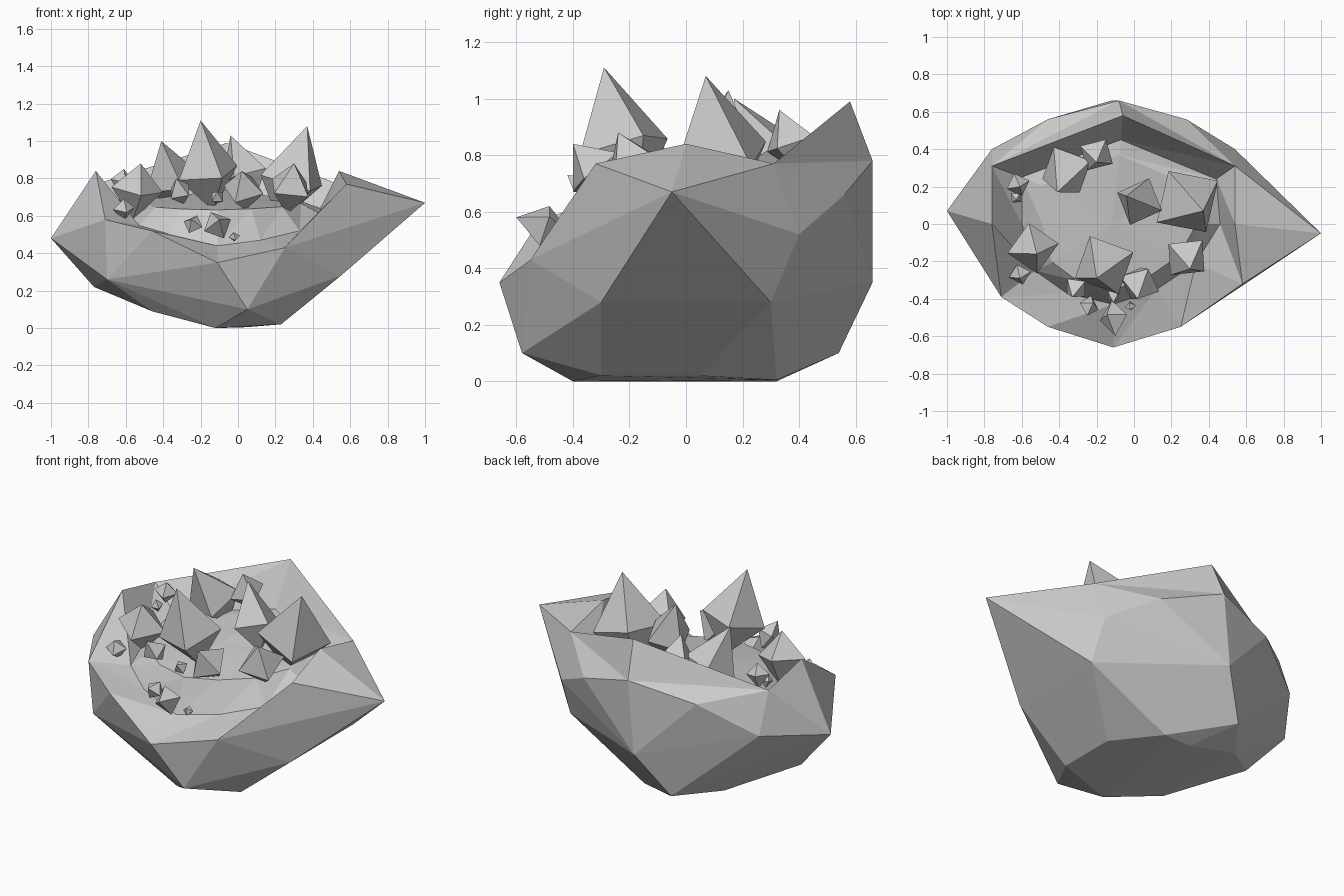
import bpy, bmesh, math
from mathutils import Vector

if "Cube" in bpy.data.objects:
    bpy.data.objects.remove(bpy.data.objects["Cube"])

# Faceted outer shell points
shell = [(.23, .05, .02), (.23, -.3, .02), (-.12, .32, 0), (.05, .32, .005), (-.28, .54, .10),
         (-.46, .3, .09), (-.46, -.3, .09), (-.12, -.40, 0), (-.12, .1, 0),
         (.46, 0, .21), (.55, .30, .28), (-.12, .66, .35), (-.77, .02, .22),
         (-.70, -.36, .26), (.05, -.58, .10), (.55, -.30, .28),
         (1, -.05, .67), (.54, .40, .52), (.28, .56, .66), (-.08, .66, .78),
         (-.46, .56, .70), (-.76, .40, .53), (-1, .07, .48)]
# Cavity rim and the trough just inside it, counter-clockwise from the right
rim = [(.54, 0, .84), (.54, .31, .77), (-.06, .58, .83), (-.76, .31, .77), (-.76, 0, .84),
       (-.71, -.39, .58), (-.46, -.55, .52), (-.11, -.66, .35), (.25, -.55, .43), (.58, -.32, .77)]
PEAK, PEAK_Z = 2, .99   # back point of the rim, raised once the shell is made
trough = [(.46, 0, .60), (.44, .24, .64), (-.07, .45, .74), (-.6, .25, .66), (-.60, 0, .60),
          (-.53, -.25, .55), (-.36, -.37, .50), (-.11, -.43, .44), (.12, -.35, .47), (.33, -.21, .52)]


def make_object(name, bm):
    bmesh.ops.recalc_face_normals(bm, faces=bm.faces)
    mesh = bpy.data.meshes.new(name)
    bm.to_mesh(mesh)
    bm.free()
    ob = bpy.data.objects.new(name, mesh)
    bpy.context.collection.objects.link(ob)
    return ob


# Rock: convex shell, opened at the top, back of the rim pulled up to a peak
bm = bmesh.new()
rim_verts = [bm.verts.new(p) for p in rim]
for p in shell:
    bm.verts.new(p)
bmesh.ops.convex_hull(bm, input=bm.verts[:])
for f in [f for f in bm.faces if all(v in rim_verts for v in f.verts)]:
    bm.faces.remove(f)
for e in [e for e in bm.edges if not e.link_faces]:
    bm.edges.remove(e)
for v in [v for v in bm.verts if not v.link_faces and v not in rim_verts]:
    bm.verts.remove(v)
rim_verts[PEAK].co.z = PEAK_Z

# Cavity: wall down to the trough, then a raised mound in the middle
mound = [(-.1 + (x + .1) * .78, y * .82, max(z, .63 + .08 * (y + .45))) for x, y, z in trough]
loops = [rim_verts] + [[bm.verts.new(p) for p in ring] for ring in (trough, mound)]
n = len(rim)
for a, b in zip(loops, loops[1:]):
    for i in range(n):
        j = (i + 1) % n
        bm.faces.new((a[i], a[j], b[j]))
        bm.faces.new((a[i], b[j], b[i]))
top = bm.verts.new((-.12, 0, .69))
for i in range(n):
    bm.faces.new((loops[-1][i], loops[-1][(i + 1) % n], top))
make_object("rock_bowl", bm)


# Crystals: elongated four-sided bipyramids with leaning tips
def crystal(name, x, y, z, r, tx, ty, tz, turn):
    bm = bmesh.new()
    centre, tip = Vector((x, y, z)), Vector((tx, ty, tz))
    axis = (tip - centre).normalized()
    tilt = Vector((0, 0, 1)).rotation_difference(axis)
    waist = []
    for k in range(4):
        a = math.radians(turn + 90 * k)
        waist.append(bm.verts.new(centre + tilt @ Vector((r * math.cos(a), r * math.sin(a), 0))))
    ends = (bm.verts.new(tip), bm.verts.new(centre - axis * r * 1.2))
    for k in range(4):
        for end in ends:
            bm.faces.new((waist[k], waist[(k + 1) % 4], end))
    make_object(name, bm)


large = [
    (-.16, -.22, .83, .175, -.20, -.29, 1.11, 25),
    (.285, .12, .79, .20, .37, .07, 1.08, 33),
    (-.36, .29, .79, .15, -.41, .17, 1.0, 25),
    (-.20, .37, .84, .10, -.20, .33, .96, 60),
    (.03, .12, .81, .135, -.04, .15, 1.03, 68),
    (.28, -.18, .75, .13, .30, -.24, .88, 50),
    (-.54, -.13, .74, .14, -.52, -.16, .88, 10),
    (.03, -.32, .74, .115, .02, -.40, .84, 65),
]
small = [
    (-.62, .21, .79, .065, -.61, .2, .85, 20),
    (-.63, .14, .73, .035, -.63, .13, .77, 50),
    (-.61, -.27, .64, .06, -.61, -.29, .69, 15),
    (-.31, -.34, .73, .07, -.33, -.39, .80, 40),
    (-.11, -.50, .55, .08, -.10, -.60, .58, 30),
    (-.24, -.44, .555, .055, -.25, -.49, .58, 60),
    (-.02, -.44, .49, .03, -.02, -.46, .51, 10),
    (-.11, -.38, .70, .042, -.11, -.42, .73, 45),
]
for i, c in enumerate(large):
    crystal(f"large_crystal_{i + 1}", *c)
for i, c in enumerate(small):
    crystal(f"small_crystal_{i + 1}", *c)
